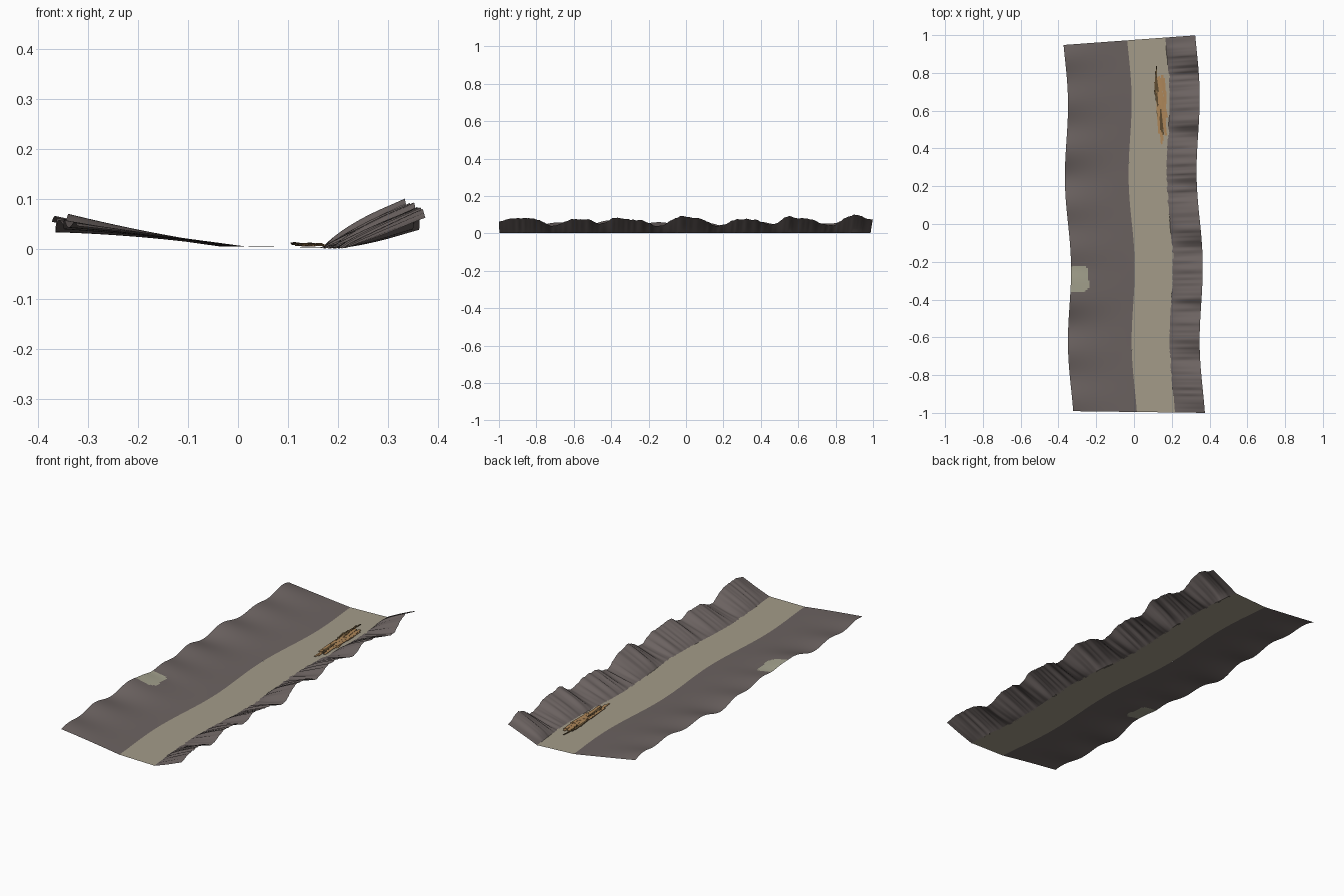
import bpy
import math
import random
from mathutils import Matrix, Vector

if "Cube" in bpy.data.objects:
    bpy.data.objects.remove(bpy.data.objects["Cube"], do_unlink=True)
rng = random.Random(7)


def material(name, r, g, b):
    m = bpy.data.materials.new(name)
    m.use_nodes = True
    m.diffuse_color = (r, g, b, 1)
    bsdf = m.node_tree.nodes["Principled BSDF"]
    bsdf.inputs["Base Color"].default_value = (r, g, b, 1)
    bsdf.inputs["Roughness"].default_value = 0.9
    return m


ROAD = material("pale dirt", 0.37, 0.33, 0.25)
ROCK = material("grey brown rock", 0.15, 0.125, 0.12)
PATCH = material("pale stone", 0.37, 0.36, 0.27)
WOOD = material("tan wood", 0.42, 0.24, 0.10)
DARK = material("dark wood", 0.11, 0.07, 0.03)


def make_object(name, verts, faces, mats, smooth):
    me = bpy.data.meshes.new(name)
    me.from_pydata(verts, [], faces)
    for m in mats:
        me.materials.append(m)
    for p in me.polygons:
        p.use_smooth = smooth
    me.update()
    ob = bpy.data.objects.new(name, me)
    bpy.context.collection.objects.link(ob)
    return ob


def bend(t):
    # winding line that every strip follows
    return -0.012 - 0.018 * t + 0.012 * math.cos(math.tau * (t + 0.2) / 0.9)


def strip(name, x0, x1, rows, cols, height, mats):
    # sheet swept along the winding line; ends are slightly skewed
    verts, faces = [], []
    for i in range(rows + 1):
        t = -1 + 2 * i / rows
        for j in range(cols + 1):
            s = j / cols
            x = bend(t) + x0 + (x1 - x0) * s
            y = -0.01 + 0.985 * t + (0.03 + 0.043 * t) * x
            verts.append((x, y, height(t, s, i)))
    w = cols + 1
    for i in range(rows):
        for j in range(cols):
            a = i * w + j
            faces.append((a, a + 1, a + w + 1, a + w))
    return make_object(name, verts, faces, mats, True)


# Flat track along the valley floor
strip("track", 0, 0.206, 80, 4, lambda t, s, i: 0.005 - 0.002 * s, [ROAD])

# Steep ribbed bank: crest heights along its length
CREST = [(-1.0, 0.065), (-0.93, 0.082), (-0.82, 0.08), (-0.71, 0.042), (-0.6, 0.075),
         (-0.53, 0.075), (-0.46, 0.05), (-0.37, 0.084), (-0.25, 0.07), (-0.15, 0.04),
         (-0.02, 0.09), (0.06, 0.085), (0.17, 0.04), (0.28, 0.076), (0.36, 0.074),
         (0.45, 0.045), (0.55, 0.088), (0.64, 0.078), (0.77, 0.042), (0.9, 0.098),
         (1.0, 0.075)]


def crest(t):
    for (a, za), (b, zb) in zip(CREST, CREST[1:]):
        if t <= b:
            u = max(0, (t - a) / (b - a))
            return za + (zb - za) * u * u * (3 - 2 * u)
    return CREST[-1][1]


ROWS = 240
ribs = [rng.uniform(-1, 1) for _ in range(ROWS + 2)]


def steep_height(t, s, i):
    rib = (ribs[i] + ribs[i + 1]) * 0.5
    h = crest(t)
    power = 1.2 - (h - 0.04) * 8
    return max(0, 0.003 + 0.0025 * rib + (h - 0.003) * s ** power
               + 0.004 * rib * math.sin(math.pi * min(s, 0.85)))


strip("steep_bank", 0.2, 0.36, ROWS, 10, steep_height, [ROCK])


# Gentle bank on the other side, with softly rolling outer edge
def gentle_height(t, s, i):
    roll = (0.009 * math.sin(math.tau * (t + 0.2) / 0.27)
            + 0.005 * math.sin(math.tau * t / 0.41 + 1)
            - 0.005 * math.cos(math.tau * (t + 0.3) / 1.1 + math.pi))
    rise = 1 - s
    lift = 0.012 * math.exp(-((t + 0.28) / 0.06) ** 2) * rise ** 3
    return 0.005 + rise * (0.047 + roll * rise) + lift


bank = strip("gentle_bank", -0.337, 0, 200, 34, gentle_height, [ROCK, PATCH])

# Pale stone patch at the outer edge, with rounded inner corners
for p in bank.data.polygons:
    u = (p.center.x + 0.34) / 0.1
    v = (p.center.y + 0.29) / 0.07
    if u < 1 and abs(v) < 1 and max(u, 0) ** 6 + abs(v) ** 6 < 1:
        p.material_index = 1


# Pile of broken planks lying on the track
def add_plank(verts, faces, center, size, yaw, pitch):
    n = len(verts)
    rot = Matrix.Rotation(yaw, 3, 'Z') @ Matrix.Rotation(pitch, 3, 'X')
    for dx in (-0.5, 0.5):
        for dy in (-0.5, 0.5):
            for dz in (-0.5, 0.5):
                offset = Vector((dx * size[0], dy * size[1], dz * size[2]))
                verts.append(tuple(Vector(center) + rot @ offset))
    for f in ((0, 1, 3, 2), (4, 6, 7, 5), (0, 4, 5, 1),
              (2, 3, 7, 6), (0, 2, 6, 4), (1, 5, 7, 3)):
        faces.append(tuple(n + k for k in f))


def plank_pile(name, count, mat, xs, ys, z, width):
    verts, faces = [], []
    for k in range(count):
        f = (k + 0.5) / count
        y = ys[0] + (ys[1] - ys[0]) * f
        x = rng.uniform(*xs) + 0.015 * (0.63 - y)
        add_plank(verts, faces, (x, y, z + rng.uniform(-0.001, 0.002)),
                  (width, rng.uniform(0.07, 0.13), 0.002),
                  rng.uniform(-0.05, 0.22), rng.uniform(-0.03, 0.03))
    make_object(name, verts, faces, [mat], False)


plank_pile("tan_planks", 34, WOOD, (0.125, 0.165), (0.52, 0.75), 0.008, 0.013)
plank_pile("upper_dark_planks", 7, DARK, (0.115, 0.13), (0.66, 0.78), 0.01, 0.006)
plank_pile("lower_dark_planks", 8, DARK, (0.11, 0.155), (0.51, 0.58), 0.009, 0.007)
plank_pile("end_planks", 4, WOOD, (0.135, 0.155), (0.48, 0.53), 0.007, 0.009)
